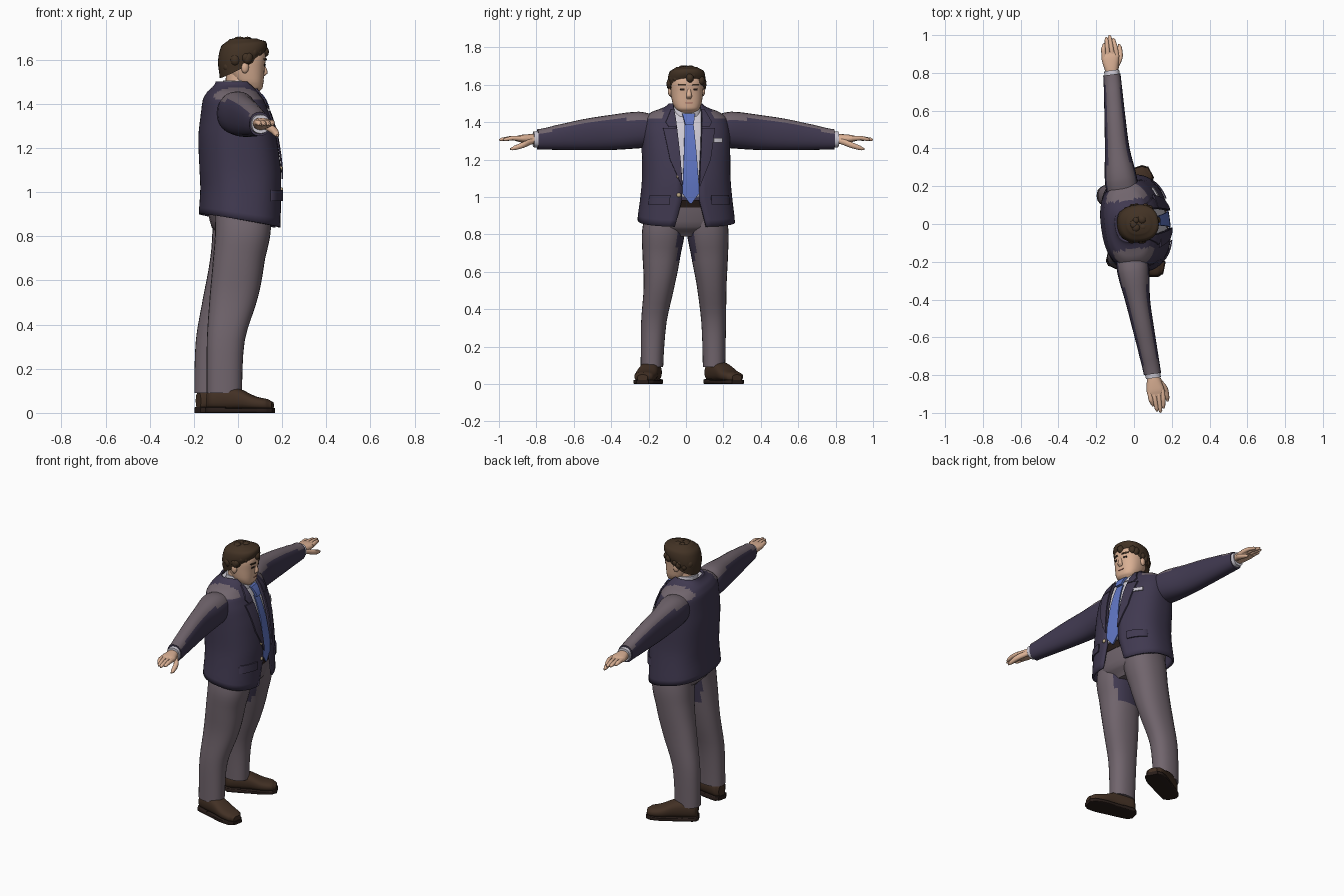
import bpy, bmesh, math, random
from mathutils import Vector, Matrix

if "Cube" in bpy.data.objects:
    bpy.data.objects.remove(bpy.data.objects["Cube"])
random.seed(4)
YAW = Matrix.Rotation(0.135, 4, 'Z')
WORLD = Matrix.Identity(4)


def material(name, *rgb):
    lin = [((c / 255 + 0.055) / 1.055) ** 2.4 for c in rgb] + [1]
    m = bpy.data.materials.new(name)
    m.use_nodes = True
    m.diffuse_color = lin
    m.node_tree.nodes["Principled BSDF"].inputs["Base Color"].default_value = lin
    return m


navy = material("navy cloth", 64, 57, 80)
grey = material("grey cloth", 113, 101, 109)
skin = material("skin", 218, 176, 148)
hair_brown = material("hair brown", 66, 50, 36)
leather = material("brown leather", 66, 48, 36)
white = material("shirt white", 208, 204, 214)
blue = material("tie blue", 96, 118, 196)
dark = material("dark brown", 40, 29, 25)
brass = material("button brass", 190, 170, 135)
lip = material("lip", 165, 105, 92)


def finish(name, bm, mats, matrix=YAW, rule=None, angle=45):
    bmesh.ops.recalc_face_normals(bm, faces=bm.faces)
    for f in bm.faces:
        f.material_index = int(bool(rule and rule(f.calc_center_median(), f.normal)))
    me = bpy.data.meshes.new(name)
    bm.to_mesh(me)
    bm.free()
    ob = bpy.data.objects.new(name, me)
    bpy.context.collection.objects.link(ob)
    for m in mats:
        me.materials.append(m)
    ob.matrix_world = matrix
    bpy.ops.object.select_all(action='DESELECT')
    bpy.context.view_layer.objects.active = ob
    ob.select_set(True)
    bpy.ops.object.shade_smooth_by_angle(angle=math.radians(angle))
    return ob


def spline(keys, steps=4):
    """Smooth in-between rows through the key rows."""
    out = []
    for i in range(len(keys) - 1):
        p = [keys[max(0, min(len(keys) - 1, i + k))] for k in (-1, 0, 1, 2)]
        for s in range(steps):
            t = s / steps
            out.append([b + (c - b) * t if n == 0 else
                        b + 0.5 * t * (c - a + t * (2*a - 5*b + 4*c - d + t * (3*(b - c) + d - a)))
                        for n, (a, b, c, d) in enumerate(zip(*p))])
    return out + [list(keys[-1])]


def power_curve(t, p):
    c, s = math.cos(t), math.sin(t)
    return math.copysign(abs(c) ** (2 / p), c), math.copysign(abs(s) ** (2 / p), s)


def loft(name, keys, axis, mats, matrix=YAW, power=2.3, seg=24, steps=4, rule=None,
         warp=None, gap=None, caps=True):
    """Rows are (position, centre 1, centre 2, radius 1, radius 2) along an axis."""
    bm = bmesh.new()
    rings = []
    for pos, c1, c2, r1, r2 in spline(keys, steps):
        t0 = math.asin((gap(pos) / r2) ** (power / 2)) if gap else 0
        ring = []
        for k in range(seg + bool(gap)):
            a, b = power_curve(t0 + (2 * math.pi - 2 * t0) * k / seg, power)
            a, b = c1 + r1 * a, c2 + r2 * b
            co = Vector({'x': (pos, a, b), 'y': (a, pos, b), 'z': (a, b, pos)}[axis])
            ring.append(bm.verts.new(warp(co) if warp else co))
        rings.append(ring)
    for lo, hi in zip(rings, rings[1:]):
        for k in range(seg):
            j = (k + 1) % len(lo)
            bm.faces.new((lo[k], lo[j], hi[j], hi[k]))
    if caps and not gap:
        bm.faces.new(rings[0])
        bm.faces.new(rings[-1])
    return finish(name, bm, mats, matrix, rule)


def front_x(keys, v, z, power):
    rows = spline(keys)
    z = max(rows[0][0], min(rows[-1][0], z))
    for a, b in zip(rows, rows[1:]):
        if a[0] <= z <= b[0]:
            t = (z - a[0]) / (b[0] - a[0])
            _, cx, cy, rx, ry = [p + (q - p) * t for p, q in zip(a, b)]
            return cx + rx * max(0, 1 - abs((v - cy) / ry) ** power) ** (1 / power)


def plate(name, rows, mat, body, power=2.5, lift=0.002, thick=0.008, cols=6, side=1):
    """Thin plate laid on the front of a lofted body; rows are (z, from, to)."""
    bm = bmesh.new()
    grid = []
    for i in range(len(rows) - 1):
        for s in range(4 + (i == len(rows) - 2)):
            z, a, b = [p + (q - p) * s / 4 for p, q in zip(rows[i], rows[i + 1])]
            vs = [(a + (b - a) * c / cols) * side for c in range(cols + 1)]
            grid.append([bm.verts.new((front_x(body, v, z, power) + lift, v, z)) for v in vs])
    for lo, hi in zip(grid, grid[1:]):
        for c in range(cols):
            bm.faces.new((lo[c], lo[c + 1], hi[c + 1], hi[c]))
    back = bmesh.ops.extrude_face_region(bm, geom=bm.faces[:])["geom"]
    for v in back:
        if isinstance(v, bmesh.types.BMVert):
            v.co.x += thick
    return finish(name, bm, [mat])


def blobs(name, items, mat, matrix=YAW, detail=2):
    """Several stretched balls joined in one part; items are (centre, radii)."""
    bm = bmesh.new()
    for centre, radii in items:
        m = Matrix.Translation(centre) @ Matrix.Diagonal((*radii, 1))
        bmesh.ops.create_icosphere(bm, subdivisions=detail, radius=1, matrix=m)
    return finish(name, bm, [mat], matrix)


# Jacket: open shell with a hem that drops to the front
jacket = [(0.87, 0.008, 0, 0.18, 0.26), (1.0, 0.012, 0, 0.178, 0.245), (1.1, 0.01, 0, 0.18, 0.236),
          (1.25, -0.003, 0, 0.172, 0.236), (1.35, -0.012, 0, 0.152, 0.236),
          (1.42, -0.022, 0, 0.132, 0.222), (1.455, -0.025, 0, 0.11, 0.18),
          (1.48, -0.02, 0, 0.09, 0.115), (1.5, -0.02, 0, 0.08, 0.09)]


def opening(z):
    return 0.046 + max(0, 1.0 - z) * 0.3 + max(0, z - 1.1) * 0.075


def hem(co):
    co.z -= 0.17 * (co.x - 0.01) * max(0, min(1, (1.1 - co.z) / 0.23))
    return co


shell = loft("jacket", jacket, 'z', [navy, grey], power=2.5, seg=48, warp=hem, gap=opening,
             rule=lambda c, n: n.z > 0.5 and abs(c.y) > 0.13 and c.z > 1.36)
solid = shell.modifiers.new("cloth thickness", 'SOLIDIFY')
solid.thickness = 0.012
solid.offset = -1

# Shirt, belt and collar
loft("shirt", [(z, x, y, a - 0.018, b - 0.018) for z, x, y, a, b in jacket if z > 0.9][:-1],
     'z', [white], power=2.5, seg=36)
loft("belt", [(0.945, 0.015, 0, 0.155, 0.215), (0.985, 0.015, 0, 0.165, 0.22)], 'z', [dark],
     power=2.5, seg=36)
loft("shirt_collar", [(1.43, 0.005, 0, 0.086, 0.086), (1.47, 0.008, 0, 0.078, 0.08),
                      (1.505, 0, 0, 0.068, 0.07)], 'z', [white])

# Tie, lapels, pockets and buttons
plate("tie_blade", [(1.39, -0.024, 0.024), (1.2, -0.036, 0.036), (1.02, -0.046, 0.046),
                    (0.965, -0.005, 0.005)], blue, jacket, lift=-0.008)
plate("tie_knot", [(1.445, -0.034, 0.034), (1.385, -0.022, 0.022)], blue, jacket, lift=0,
      thick=0.016)
for side, word in ((1, "left"), (-1, "right")):
    plate(word + "_lapel_upper", [(1.47, 0.074, 0.09), (1.40, 0.069, 0.125), (1.375, 0.067, 0.11)],
          navy, jacket, side=side)
    plate(word + "_lapel_lower", [(1.37, 0.067, 0.14), (1.2, 0.054, 0.11), (1.06, 0.046, 0.05)],
          navy, jacket, side=side)
    plate(word + "_pocket_flap", [(1.01, 0.11, 0.215), (0.96, 0.113, 0.22)], navy, jacket, side=side)
plate("pocket_square", [(1.315, 0.13, 0.18), (1.29, 0.13, 0.18)], white, jacket)
blobs("jacket_buttons", [((front_x(jacket, -0.065, z, 2.5) + 0.003, -0.065, z),
                          (0.007, 0.012, 0.012)) for z in (1.11, 1.01)], brass)

# Arms and hands, mirrored left and right
sleeve = [(0.16, -0.035, 1.355, 0.085, 0.085), (0.25, -0.037, 1.358, 0.085, 0.098),
          (0.4, -0.035, 1.345, 0.066, 0.094), (0.55, -0.026, 1.333, 0.057, 0.083),
          (0.7, -0.016, 1.318, 0.05, 0.066), (0.8, -0.01, 1.308, 0.046, 0.054)]
cuff = [(0.78, -0.01, 1.308, 0.041, 0.046), (0.822, -0.008, 1.308, 0.04, 0.042)]
palm = [(0.8, -0.008, 1.308, 0.03, 0.028), (0.84, -0.008, 1.31, 0.038, 0.026),
        (0.89, -0.006, 1.312, 0.047, 0.02), (0.92, -0.006, 1.312, 0.042, 0.013)]
for side, word in ((1, "left"), (-1, "right")):
    flip = YAW @ Matrix.Diagonal((1, side, 1, 1))
    for part, keys, mats, rule in (("sleeve", sleeve, [navy, grey], lambda c, n: n.z > 0.5),
                                   ("shirt_cuff", cuff, [white], None),
                                   ("palm", palm, [skin], None)):
        loft(word + "_" + part, keys, 'y', mats, flip, rule=rule)
    for n, (u, tip) in enumerate(((0.03, 0.99), (0.007, 1.009), (-0.016, 1.0), (-0.038, 0.97))):
        keys = [(0.89, u, 1.313, 0.013, 0.014), (0.94, u * 0.95, 1.315, 0.012, 0.012),
                (tip - 0.012, u * 0.8, 1.308, 0.01, 0.009), (tip, u * 0.8, 1.306, 0.004, 0.004)]
        loft(f"{word}_finger_{n + 1}", keys, 'y', [skin], flip, seg=10)
    loft(word + "_thumb", [(0.825, 0.015, 1.3, 0.014, 0.016), (0.88, 0.043, 1.28, 0.016, 0.017),
                           (0.935, 0.05, 1.262, 0.012, 0.012), (0.955, 0.05, 1.256, 0.005, 0.005)],
         'y', [skin], flip, seg=10)

# Trousers
legs = {"right": [(0.09, -0.062, -0.182, 0.08, 0.06), (0.33, -0.055, -0.172, 0.086, 0.068),
                  (0.53, -0.018, -0.143, 0.11, 0.083), (0.7, 0.005, -0.13, 0.118, 0.103),
                  (0.82, 0.022, -0.12, 0.126, 0.115), (0.95, 0.02, -0.105, 0.125, 0.105)],
        "left": [(0.09, -0.118, 0.15, 0.08, 0.06), (0.33, -0.105, 0.148, 0.086, 0.066),
                 (0.53, -0.05, 0.137, 0.107, 0.08), (0.7, -0.01, 0.125, 0.116, 0.1),
                 (0.82, 0.01, 0.115, 0.126, 0.112), (0.95, 0.015, 0.105, 0.125, 0.105)]}
for word, keys in legs.items():
    loft(word + "_trouser_leg", keys, 'z', [grey, navy], WORLD, seg=28,
         rule=lambda c, n: 0.66 < c.z < 0.82 and abs(c.y) < 0.05)
loft("trouser_seat", [(0.79, 0.015, 0, 0.08, 0.12), (0.84, 0.015, 0, 0.13, 0.2),
                      (0.96, 0.015, 0, 0.155, 0.213)], 'z', [grey], power=2.5, seg=32)

# Shoes
upper = [(-0.147, 0, 0.055, 0.025, 0.035), (-0.13, 0, 0.062, 0.045, 0.046),
         (-0.06, 0, 0.067, 0.052, 0.054), (0, 0, 0.062, 0.055, 0.048), (0.07, 0, 0.045, 0.059, 0.032),
         (0.13, 0, 0.038, 0.05, 0.025), (0.155, 0, 0.033, 0.028, 0.017)]
sole = [(x * 1.03, 0, 0.011, r + 0.005, 0.011) for x, _, _, r, _ in upper]
heel = [(x - 0.003, 0, 0.013, r, 0.013) for x, r in ((-0.147, 0.03), (-0.13, 0.05), (-0.05, 0.056))]
for word, place, turn in (("right", (0.005, -0.2, 0), -12), ("left", (-0.05, 0.2, 0), 28)):
    m = Matrix.Translation(place) @ Matrix.Rotation(math.radians(turn), 4, 'Z')
    loft(word + "_shoe", upper, 'x', [leather], m, power=2.6)
    loft(word + "_sole", sole, 'x', [dark], m, power=8)
    loft(word + "_heel", heel, 'x', [dark], m, power=8)

# Head and face
head = [(1.45, 0.06, 0, 0.03, 0.04), (1.47, 0.058, 0, 0.052, 0.062), (1.5, 0.045, 0, 0.07, 0.077),
        (1.56, 0.03, 0, 0.09, 0.086), (1.62, 0.025, 0, 0.1, 0.089), (1.67, 0.02, 0, 0.085, 0.075),
        (1.69, 0.02, 0, 0.05, 0.05)]
loft("neck", [(1.4, 0, 0, 0.062, 0.066), (1.54, 0.01, 0, 0.064, 0.066)], 'z', [skin])
loft("head", head, 'z', [skin], power=2.4, seg=32)
loft("nose", [(1.585, 0.112, 0, 0.008, 0.008), (1.54, 0.122, 0, 0.014, 0.015),
              (1.525, 0.114, 0, 0.007, 0.012)], 'z', [skin], seg=12)
blobs("ears", [((0.02, s * 0.088, 1.565), (0.018, 0.012, 0.028)) for s in (1, -1)], skin)
plate("mouth", [(1.505, -0.022, 0.022), (1.5, -0.018, 0.018)], lip, head, 2.4, 0, 0.003)
for side, word in ((1, "left"), (-1, "right")):
    plate(word + "_eye", [(1.58, 0.024, 0.048), (1.57, 0.026, 0.046)], dark, head, 2.4, 0, 0.003,
          side=side)
    plate(word + "_brow", [(1.605, 0.018, 0.058), (1.596, 0.016, 0.054)], hair_brown, head, 2.4, 0,
          0.005, side=side)

# Hair: cap swept up at the forehead, with tufts
def sweep(co):
    co.z += 0.5 * (co.x - 0.005) * (1.70 - co.z) / 0.14
    return co


loft("hair_cap", [(1.56, 0.015, 0, 0.097, 0.092), (1.62, 0.02, 0, 0.11, 0.1),
                  (1.67, 0.025, 0, 0.1, 0.09), (1.695, 0.025, 0, 0.06, 0.055)],
     'z', [hair_brown], seg=32, warp=sweep)
tufts = []
for i in range(60):
    a, h = i * 2.4, random.uniform(0, 1)
    r = math.cos(h * 1.35)
    co = Vector((0.022 + 0.1 * r * math.cos(a), 0.09 * r * math.sin(a), 1.585 + 0.105 * h))
    size = random.uniform(0.016, 0.026)
    tufts.append((sweep(co), (size, size, size * (0.75 if h > 0.6 else 1.2))))
blobs("hair_tufts", tufts, hair_brown)
